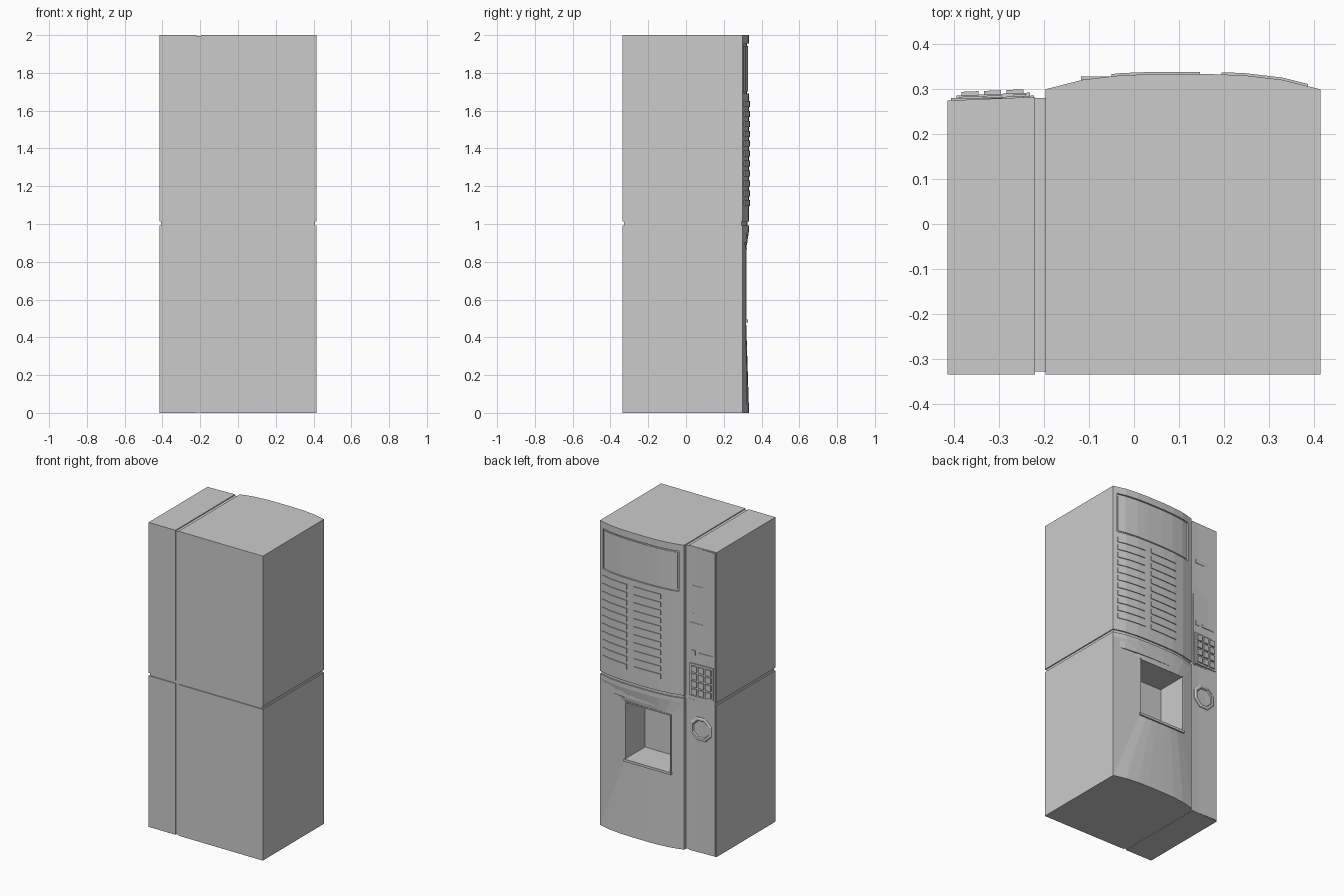
import bpy, bmesh, math

if "Cube" in bpy.data.objects:
    bpy.data.objects.remove(bpy.data.objects["Cube"])

# Plan-view front line of the wide door (bowed) and the narrow column (slanted)
BOW = [(-.197, .30), (-.115, .321), (-.03, .331), (.05, .334),
       (.166, .334), (.246, .331), (.331, .321), (.415, .30)]
SLANT = [(-.415, .275), (-.22, .283)]
BACK = -.335


def front_y(line, x):
    for (xa, ya), (xb, yb) in zip(line, line[1:]):
        if x <= xb:
            return ya + (yb - ya) * (x - xa) / (xb - xa)
    return line[-1][1]


def finish(name, bm):
    bmesh.ops.recalc_face_normals(bm, faces=bm.faces)
    me = bpy.data.meshes.new(name)
    bm.to_mesh(me)
    bm.free()
    ob = bpy.data.objects.new(name, me)
    bpy.context.collection.objects.link(ob)
    return ob


def prism(name, pts, z0, z1):
    bm = bmesh.new()
    lo = [bm.verts.new((x, y, z0)) for x, y in pts]
    hi = [bm.verts.new((x, y, z1)) for x, y in pts]
    bm.faces.new(lo)
    bm.faces.new(hi)
    n = len(pts)
    for i in range(n):
        j = (i + 1) % n
        bm.faces.new((lo[i], lo[j], hi[j], hi[i]))
    return finish(name, bm)


def strip(name, line, x0, x1, z0, z1, inner, outer):
    """Slab that follows the front line between two depth offsets."""
    xs = [x0] + [x for x, _ in line if x0 + .002 < x < x1 - .002] + [x1]
    pts = [(x, front_y(line, x) + outer) for x in xs]
    pts += [(x, front_y(line, x) + inner) for x in reversed(xs)]
    return prism(name, pts, z0, z1)


def box(name, x0, x1, y0, y1, z0, z1):
    return prism(name, [(x0, y0), (x1, y0), (x1, y1), (x0, y1)], z0, z1)


def cut(ob, cutter):
    m = ob.modifiers.new("cut", 'BOOLEAN')
    m.operation = 'DIFFERENCE'
    m.solver = 'EXACT'
    m.object = cutter
    cutter.hide_render = True
    cutter.hide_set(True)


# Core seen inside the grooves
box("groove_core", -.408, .408, BACK + .006, .281, .003, 1.994)
strip("door_groove_core", BOW, -.19, .408, .9, 1.1, -.04, -.008)

# Upper door with recessed display window
upper = prism("upper_door", [(-.197, BACK)] + BOW + [(.415, BACK)], 1.012, 2)
cut(upper, strip("window_cutter", BOW, -.165, .39, 1.69, 1.955, -.011, .05))
strip("display_window", BOW, -.153, .378, 1.702, 1.943, -.02, -.007)

# Two columns of selection buttons
for col, (x0, x1) in enumerate([(-.05, .147), (.195, .388)]):
    for row in range(11):
        z = 1.635 - row * .0525
        strip(f"selection_button_{col}_{row}", BOW, x0, x1, z - .016, z + .016, -.01, .005)

# Lower door: bowed edges blending into a flat cup opening with a deep cavity
OX0, OX1, OZ0, OZ1, OY, DEPTH = -.11, .215, .495, .865, .318, .2
bm = bmesh.new()


def row(y, z):
    return [bm.verts.new((OX0 + (OX1 - OX0) * (x + .197) / .612, y, z)) for x, _ in BOW]


def arc_row(z):
    return [bm.verts.new((x, y, z)) for x, y in BOW]


bot, mid, top = arc_row(0), arc_row(.965), arc_row(.993)
rb, rt = row(OY, OZ0), row(OY, OZ1)
cb, ct = row(OY - DEPTH, OZ0), row(OY - DEPTH, OZ1)
for a, b in [(bot, rb), (rb, cb), (cb, ct), (ct, rt), (rt, mid), (mid, top)]:
    for i in range(len(BOW) - 1):
        bm.faces.new((a[i], a[i + 1], b[i + 1], b[i]))
bk = [bm.verts.new((x, BACK, z)) for x, z in
      [(-.197, 0), (.415, 0), (.415, .993), (-.197, .993)]]
bm.faces.new(bk)
bm.faces.new([bk[0], bk[1]] + bot[::-1])
bm.faces.new([bk[3], bk[2]] + top[::-1])
for e, lo, hi in [(0, bk[0], bk[3]), (-1, bk[1], bk[2])]:
    bm.faces.new((lo, bot[e], mid[e], top[e], hi))
    bm.faces.new((bot[e], rb[e], rt[e], mid[e]))
    bm.faces.new((rb[e], cb[e], ct[e], rt[e]))
finish("lower_door", bm)
# The groove core must not fill the cup cavity
cut(bpy.data.objects["groove_core"],
    box("cavity_cutter", OX0 - .01, OX1 + .01, OY - DEPTH - .01, .4, OZ0 - .01, OZ1 + .01))

# Thin trim around the opening and a sill below
box("opening_sill", OX0 - .008, OX1 + .008, OY - .015, OY + .01, OZ0 - .016, OZ0)
box("opening_header", OX0 - .006, OX1 + .006, OY - .01, OY + .004, OZ1, OZ1 + .008)
for s, x in (("left", OX0 - .006), ("right", OX1)):
    box(f"opening_trim_{s}", x, x + .006, OY - .01, OY + .003, OZ0, OZ1)

# Payment column, upper and lower halves
plan = [(-.415, BACK)] + SLANT + [(-.22, BACK)]
col_up = prism("upper_column", plan, 1.012, 2)
prism("lower_column", plan, 0, .993)

# Recessed note reader with a ledge along its top
cut(col_up, strip("reader_cutter", SLANT, -.39, -.245, 1.56, 1.74, -.012, .05))
strip("reader_ledge", SLANT, -.39, -.245, 1.72, 1.745, -.015, .003)
strip("reader_plate", SLANT, -.38, -.255, 1.565, 1.67, -.02, -.006)

# Thin control panel with coin slot and readout
strip("control_panel", SLANT, -.405, -.223, 1.015, 1.5, -.01, .003)
strip("coin_slot", SLANT, -.268, -.24, 1.29, 1.32, -.005, .007)
strip("readout", SLANT, -.39, -.295, 1.292, 1.312, -.005, .007)

# Keypad: plate plus 3 x 4 keys
strip("keypad_plate", SLANT, -.395, -.232, 1.022, 1.235, -.005, .01)
for c in range(3):
    for r in range(4):
        x, z = -.384 + c * .05, 1.034 + r * .05
        strip(f"key_{c}_{r}", SLANT, x, x + .038, z, z + .038, 0, .018)

# Octagonal coin return ring with a sunken disc
bm = bmesh.new()
rings = []
for r, d in [(.082, -.005), (.082, .005), (.074, .01), (.062, .01), (.056, .002)]:
    ring = []
    for i in range(8):
        a = math.tau * (i + .5) / 8
        x = -.308 + r * math.cos(a)
        ring.append(bm.verts.new((x, front_y(SLANT, x) + d, .813 + r * math.sin(a))))
    rings.append(ring)
for a, b in zip(rings, rings[1:]):
    for i in range(8):
        j = (i + 1) % 8
        bm.faces.new((a[i], a[j], b[j], b[i]))
bm.faces.new(rings[0])
bm.faces.new(rings[-1])
finish("coin_return_ring", bm)
